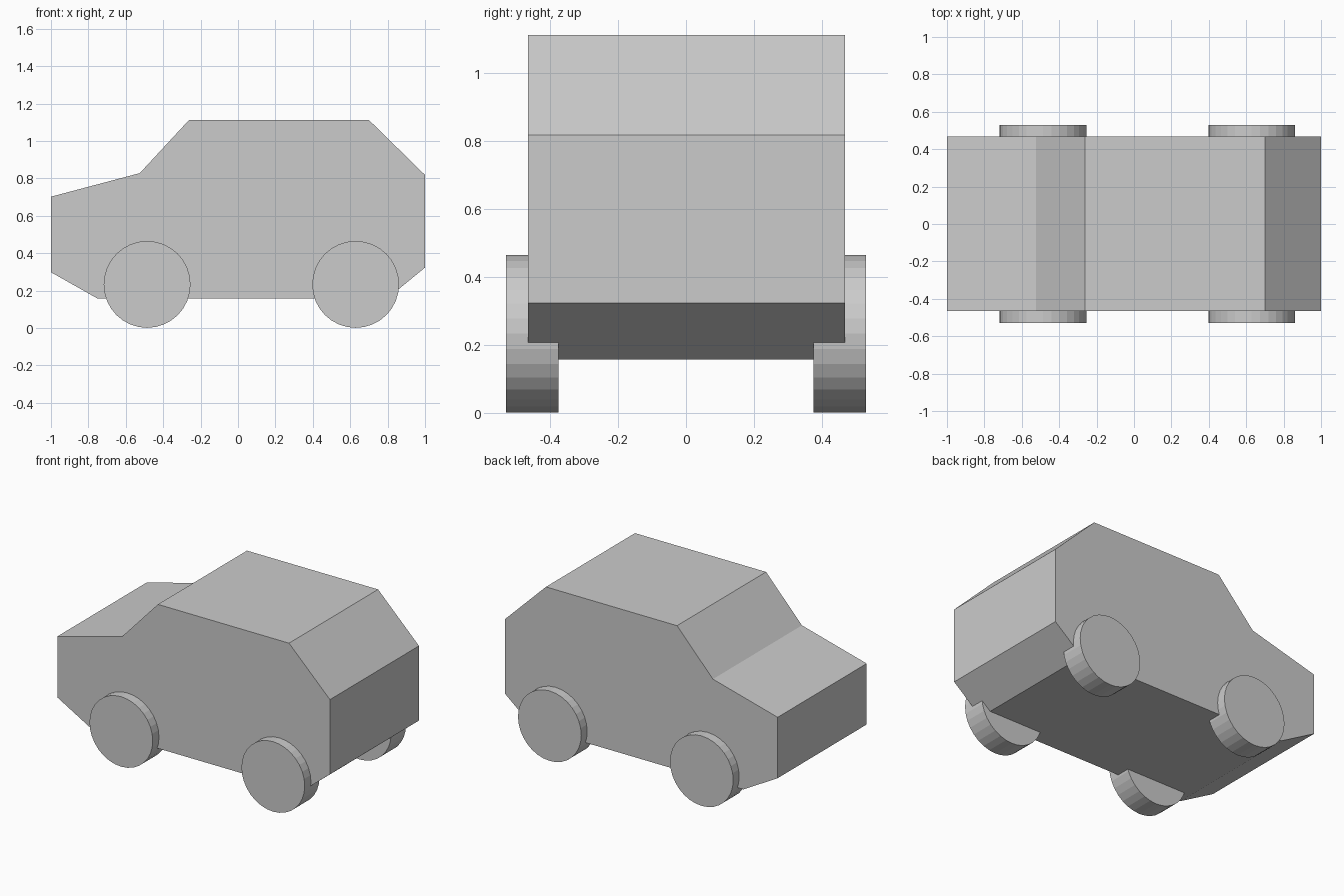
import bpy, bmesh
from math import pi

if "Cube" in bpy.data.objects:
    bpy.data.objects.remove(bpy.data.objects["Cube"])

# Car body: side profile (x, z) extruded across the width
PROFILE = [(-1, 0.298), (-0.75, 0.157), (0.797, 0.157), (1, 0.323), (1, 0.818),
           (0.70, 1.112), (-0.262, 1.112), (-0.525, 0.828), (-1, 0.702)]
Y_FRONT, Y_BACK = -0.465, 0.468


def make_body():
    bm = bmesh.new()
    face = bm.faces.new([bm.verts.new((x, Y_FRONT, z)) for x, z in PROFILE])
    side = bmesh.ops.extrude_face_region(bm, geom=[face])
    verts = [v for v in side["geom"] if isinstance(v, bmesh.types.BMVert)]
    bmesh.ops.translate(bm, verts=verts, vec=(0, Y_BACK - Y_FRONT, 0))
    bmesh.ops.recalc_face_normals(bm, faces=bm.faces)
    mesh = bpy.data.meshes.new("car_body")
    bm.to_mesh(mesh)
    bm.free()
    body = bpy.data.objects.new("car_body", mesh)
    bpy.context.collection.objects.link(body)


# Wheels: solid flat-shaded discs partly sunk into the body
def make_wheel(name, x, y):
    bpy.ops.mesh.primitive_cylinder_add(vertices=32, radius=0.232, depth=0.155,
                                        location=(x, y, 0.233), rotation=(pi / 2, 0, 0))
    bpy.context.object.name = name


make_body()
for end, x in (("hood", -0.486), ("tail", 0.629)):
    for side, sign in (("front", -1), ("back", 1)):
        make_wheel(f"{end}_{side}_wheel", x, sign * 0.453)
